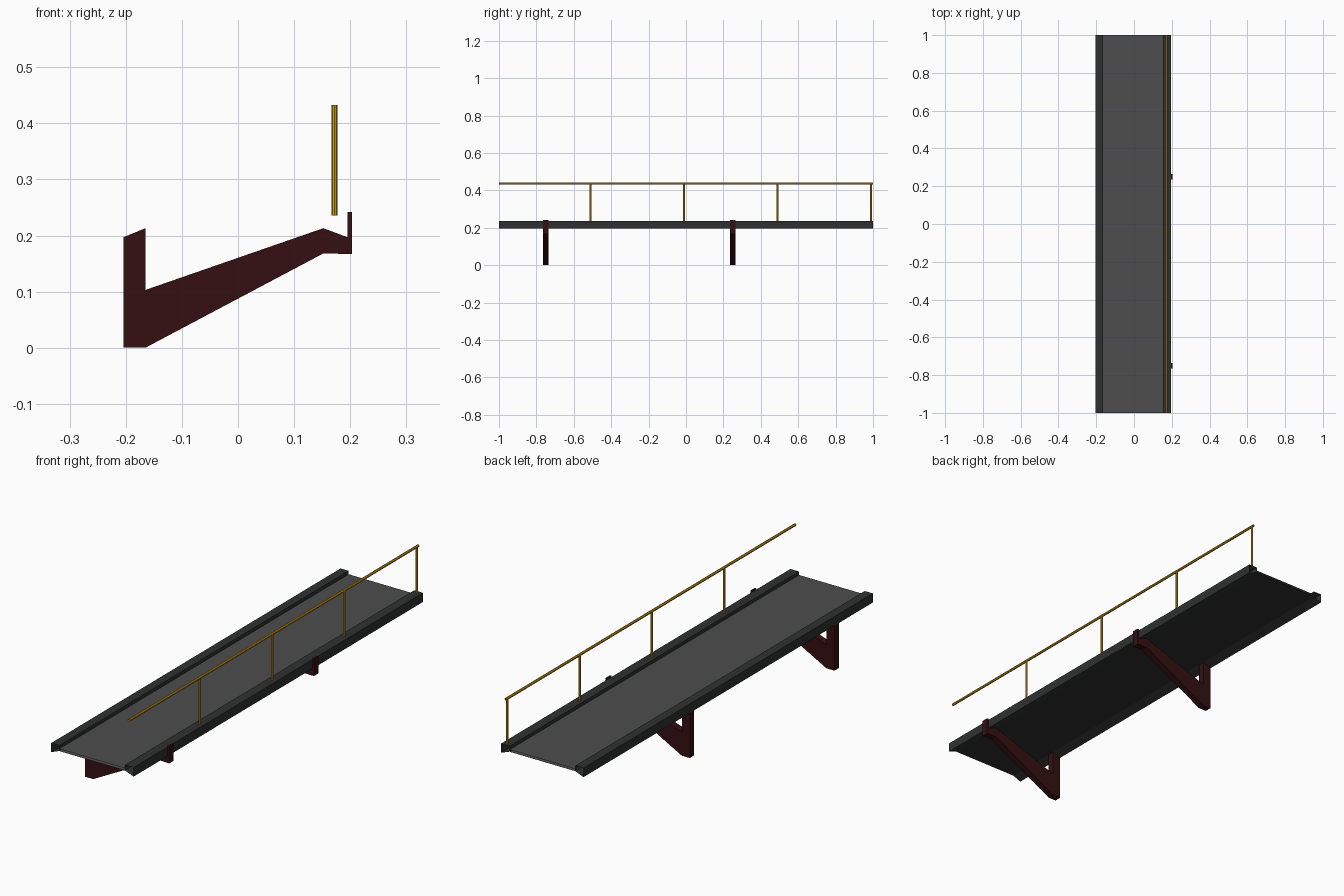
import bpy, bmesh, math
from mathutils import Matrix

if "Cube" in bpy.data.objects:
    bpy.data.objects.remove(bpy.data.objects["Cube"])


def material(name, rgb):
    m = bpy.data.materials.new(name)
    m.diffuse_color = (*rgb, 1)
    m.use_nodes = True
    m.node_tree.nodes["Principled BSDF"].inputs["Base Color"].default_value = m.diffuse_color
    return m


GREY = material("deck_grey", (0.075, 0.075, 0.075))
DARK = material("dark_steel", (0.028, 0.03, 0.03))
RED = material("dark_red", (0.035, 0.005, 0.006))
YELLOW = material("safety_yellow", (0.62, 0.33, 0.01))


def finish(name, bm, mat):
    me = bpy.data.meshes.new(name)
    bm.to_mesh(me)
    bm.free()
    me.materials.append(mat)
    ob = bpy.data.objects.new(name, me)
    bpy.context.collection.objects.link(ob)
    return ob


def extrude(name, profile, y0, y1, mat, capped=True):
    """Extrude an x-z profile along y; uncapped gives an open-ended sleeve."""
    bm = bmesh.new()
    a = [bm.verts.new((x, y0, z)) for x, z in profile]
    b = [bm.verts.new((x, y1, z)) for x, z in profile]
    n = len(profile)
    caps = [bm.faces.new(a), bm.faces.new(b[::-1])]
    for i in range(n):
        j = (i + 1) % n
        bm.faces.new((a[j], a[i], b[i], b[j]))
    bmesh.ops.recalc_face_normals(bm, faces=bm.faces)
    if not capped:
        bmesh.ops.delete(bm, geom=caps, context='FACES_ONLY')
    return finish(name, bm, mat)


# Deck plate, open at both ends so modules can be tiled
LI, RI = -0.165, 0.153
extrude("deck_plate", [(LI, 0.213), (RI, 0.213), (RI, 0.222), (LI, 0.222)],
        -1, 1, GREY, False)

# Edge beams with sloping undersides
extrude("left_edge_beam",
        [(-0.204, 0.197), (LI, 0.213), (LI, 0.237), (-0.204, 0.237)],
        -1, 1, DARK, False)
extrude("right_edge_beam",
        [(RI, 0.213), (0.195, 0.197), (0.195, 0.237), (RI, 0.237)],
        -1, 1, DARK, False)

# Flat underside: dark skin and cross strips
for name, y, w, z in [("underside_skin", 0, 1.0, 0.2125)] + [
        (f"cross_strip_{i}", -0.75 + 0.5 * i, 0.025, 0.2115) for i in range(4)]:
    bm = bmesh.new()
    bm.faces.new([bm.verts.new(p) for p in (
        (LI, y - w, z), (LI, y + w, z), (RI, y + w, z), (RI, y - w, z))])
    finish(name, bm, DARK)

# Wall brackets
bracket = [(-0.204, 0), (-0.165, 0), (0.152, 0.168), (0.203, 0.167),
           (0.203, 0.242), (0.195, 0.242), (0.195, 0.197), (0.152, 0.213),
           (-0.165, 0.103), (-0.165, 0.213), (-0.204, 0.197)]
for i, y in enumerate((-0.75, 0.25)):
    extrude(f"bracket_{i}", bracket, y - 0.015, y + 0.015, RED)

# Handrail tube
RX, RZ, R = 0.172, 0.437, 0.006
ring = [(RX + R * math.cos(math.tau * (k + 0.5) / 8),
         RZ + R * math.sin(math.tau * (k + 0.5) / 8)) for k in range(8)]
rail = extrude("handrail", ring, -1, 1, YELLOW, False)

# Handrail posts
for i, y in enumerate((-0.51, -0.01, 0.49, 0.99)):
    bm = bmesh.new()
    bmesh.ops.create_cone(bm, cap_ends=False, segments=8, radius1=0.005,
                          radius2=0.005, depth=0.197,
                          matrix=Matrix.Translation((RX, y, 0.3345)))
    finish(f"rail_post_{i}", bm, YELLOW)
